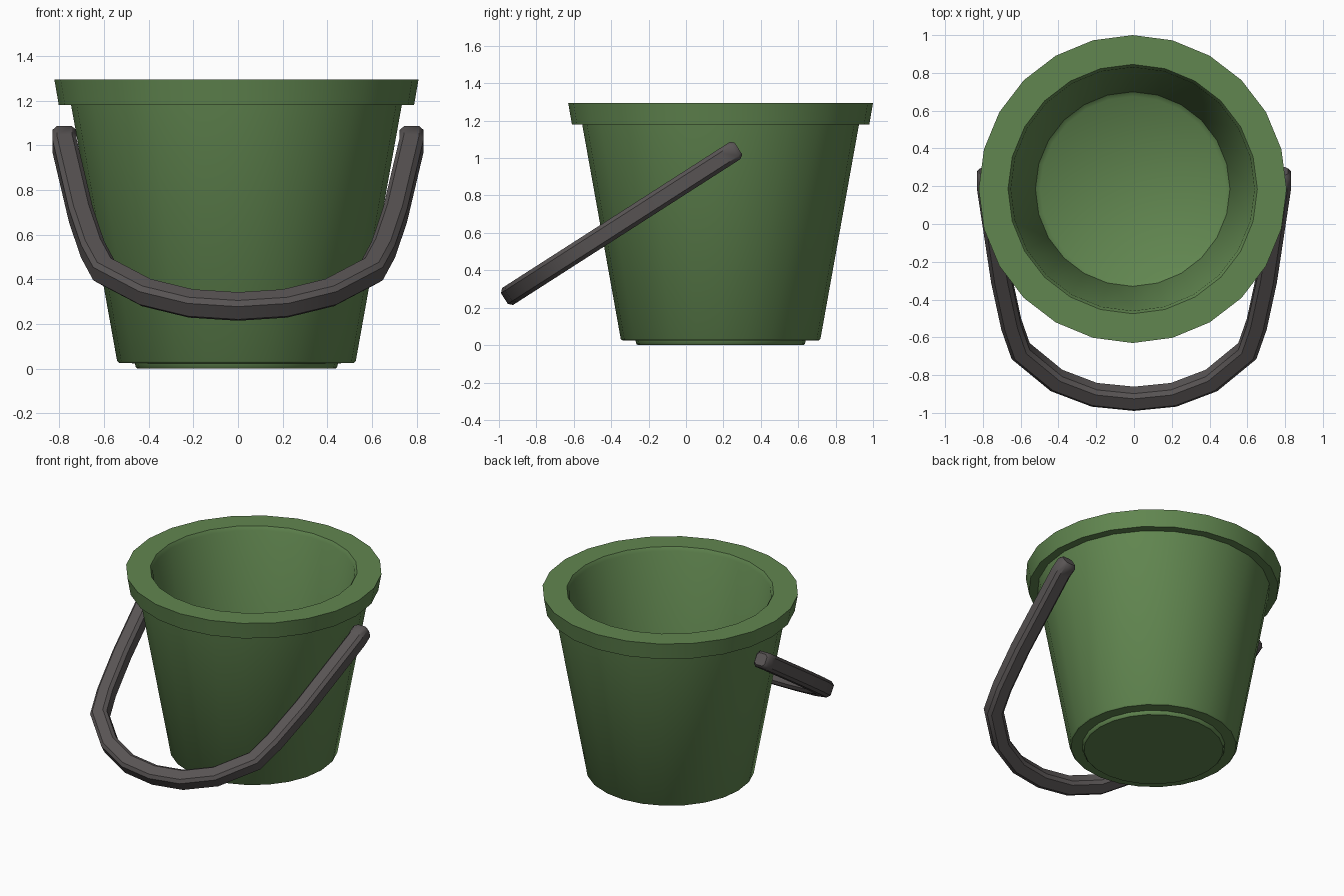
import bpy, bmesh, math
from mathutils import Vector

if "Cube" in bpy.data.objects:
    bpy.data.objects.remove(bpy.data.objects["Cube"])


def material(name, rgb):
    m = bpy.data.materials.new(name)
    m.diffuse_color = (*rgb, 1)
    m.use_nodes = True
    m.node_tree.nodes["Principled BSDF"].inputs["Base Color"].default_value = m.diffuse_color
    return m


def finish(bm, name, mat):
    bmesh.ops.recalc_face_normals(bm, faces=bm.faces)
    me = bpy.data.meshes.new(name)
    bm.to_mesh(me)
    bm.free()
    ob = bpy.data.objects.new(name, me)
    bpy.context.collection.objects.link(ob)
    me.materials.append(mat)
    bpy.ops.object.select_all(action='DESELECT')
    ob.select_set(True)
    bpy.context.view_layer.objects.active = ob
    bpy.ops.object.shade_smooth_by_angle(angle=math.radians(40))
    return ob


def loft(bm, rings):
    """Bridge a list of vertex rings and cap both ends."""
    vs = [[bm.verts.new(p) for p in r] for r in rings]
    n = len(vs[0])
    for a, b in zip(vs, vs[1:]):
        for i in range(n):
            j = (i + 1) % n
            bm.faces.new((a[i], a[j], b[j], b[i]))
    bm.faces.new(vs[0])
    bm.faces.new(vs[-1])


green = material("green_plastic", (0.12, 0.24, 0.08))
grey = material("dark_grey_plastic", (0.10, 0.09, 0.09))

# Bucket: 24-sided lathe, (radius, height) from the foot up, over the rim and down inside
SIDES, CX, CY = 24, -0.007, 0.185
profile = [(0.443, 0), (0.45, 0.006), (0.455, 0.024), (0.526, 0.026), (0.534, 0.034),
           (0.74, 1.18), (0.795, 1.18), (0.815, 1.295), (0.66, 1.295),
           (0.645, 1.27), (0.515, 0.10), (0.49, 0.08)]
bm = bmesh.new()
loft(bm, [[(CX + r * math.cos(math.tau * i / SIDES), CY + r * math.sin(math.tau * i / SIDES), z)
           for i in range(SIDES)] for r, z in profile])
finish(bm, "bucket", green)

# Handle: bevelled square section swept along a tilted planar path (x, distance from pivot end)
half = [(0.777, 0.0), (0.777, 0.08), (0.703, 0.66), (0.65, 0.95), (0.60, 1.12),
        (0.41, 1.305), (0.21, 1.395)]
path = [Vector(p) for p in half + [(0, 1.42)] + [(-x, s) for x, s in reversed(half)]]
start = Vector((0, 0.27, 1.045))
across = Vector((1, 0, 0))
along = Vector((0, -0.842, -0.54)).normalized()
up = across.cross(along)
H, B = 0.054, 0.02
section = [(H, -H + B), (H, H - B), (H - B, H), (-H + B, H),
           (-H, H - B), (-H, -H + B), (-H + B, -H), (H - B, -H)]


def ring(p, tangent, miter, scale=1.0, shift=0.0):
    nrm = Vector((-tangent.y, tangent.x)) * miter
    out = []
    for u, v in section:
        q = p + nrm * u * scale + tangent * shift
        out.append(start + across * q.x + along * q.y + up * v * scale)
    return out


rings = []
last = len(path) - 1
for i, p in enumerate(path):
    d0 = (path[max(i, 1)] - path[max(i, 1) - 1]).normalized()
    d1 = (path[min(i, last - 1) + 1] - path[min(i, last - 1)]).normalized()
    t = (d0 + d1).normalized()
    if i == 0:
        rings.append(ring(p, t, 1, 0.72, -0.012))
    rings.append(ring(p, t, 1 / t.dot(d0), 1, 0.01 if i == 0 else -0.01 if i == last else 0))
    if i == last:
        rings.append(ring(p, t, 1, 0.72, 0.012))
bm = bmesh.new()
loft(bm, rings)
finish(bm, "carry_handle", grey)
